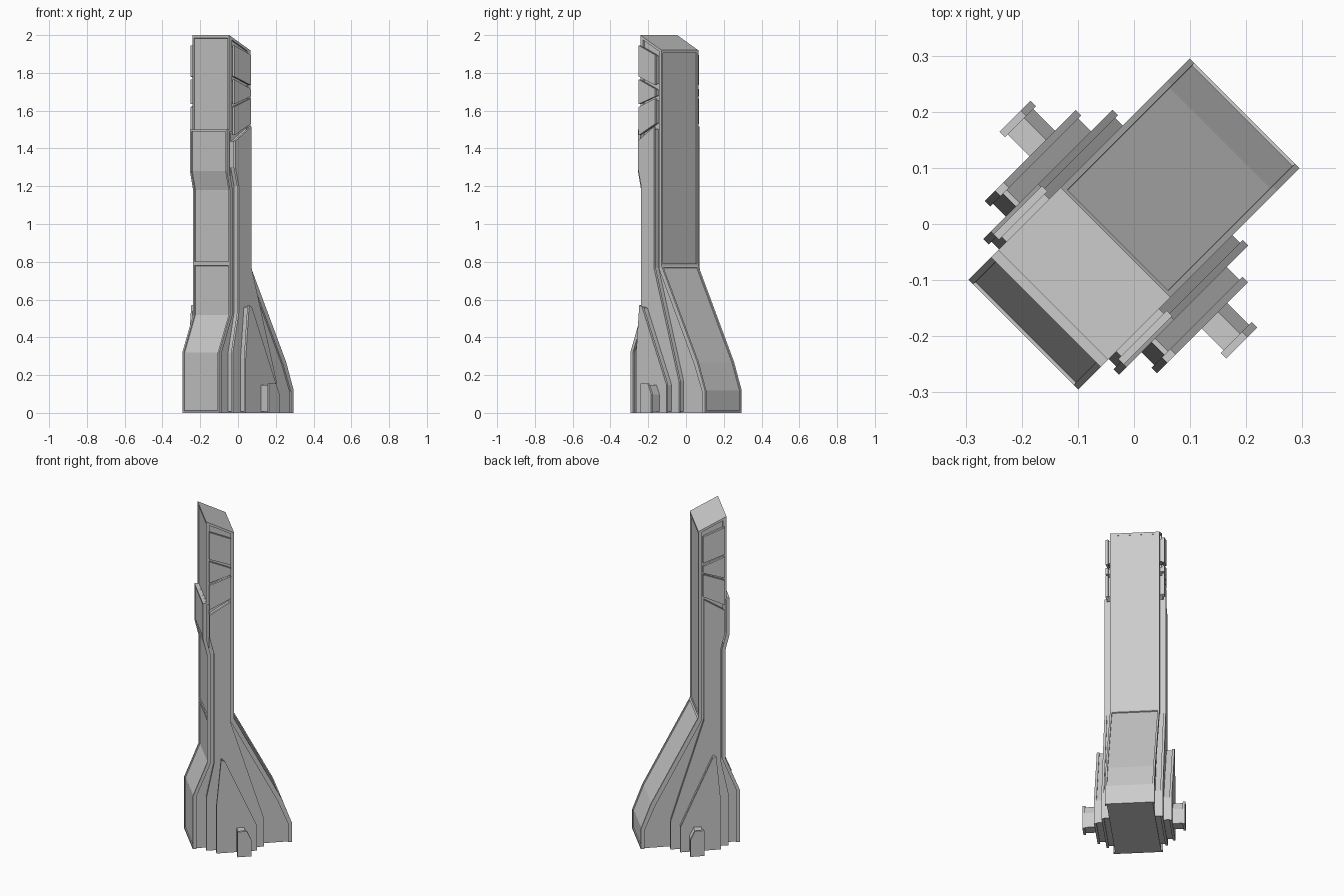
import bpy, bmesh
from mathutils import Vector

if "Cube" in bpy.data.objects:
    bpy.data.objects.remove(bpy.data.objects["Cube"])

# The tower stands turned 45 degrees: u = depth (front-left to back-right), v = width
U = Vector((1, 1, 0)).normalized()
V = Vector((1, -1, 0)).normalized()


def finish(bm, name):
    bmesh.ops.recalc_face_normals(bm, faces=bm.faces)
    me = bpy.data.meshes.new(name)
    bm.to_mesh(me)
    bm.free()
    ob = bpy.data.objects.new(name, me)
    bpy.context.collection.objects.link(ob)
    return ob


def prism(pts, v0, v1):
    """Extrude a (u, z) profile across the width; returns bmesh, caps and side faces."""
    bm = bmesh.new()
    rings = [[bm.verts.new(U * u + V * v + Vector((0, 0, z))) for u, z in pts] for v in (v0, v1)]
    caps = [bm.faces.new(r) for r in rings]
    n = len(pts)
    sides = [bm.faces.new((rings[0][i], rings[0][(i + 1) % n],
                           rings[1][(i + 1) % n], rings[1][i])) for i in range(n)]
    bmesh.ops.recalc_face_normals(bm, faces=bm.faces)
    return bm, caps, sides


def slab(name, outer, inner, half, panels):
    """Wide cover strip with rimmed, slightly sunken panels (groups of profile edges)."""
    bm, _, sides = prism(outer + inner[::-1], -half, half)
    for group in panels:
        bmesh.ops.inset_region(bm, faces=[sides[i] for i in group], thickness=0.011,
                               depth=0, use_even_offset=True)
        bmesh.ops.inset_region(bm, faces=[sides[i] for i in group], thickness=0.0005,
                               depth=-0.006, use_even_offset=True)
    return finish(bm, name)


def side_plate(name, pts, base, outer, lip=0.007, rim=0.014):
    """Plate with an overhanging outer rim, made on both flanks."""
    for label, s in (("right", 1), ("left", -1)):
        bm, caps, _ = prism(pts, s * (outer - rim), s * outer)
        bmesh.ops.inset_region(bm, faces=[caps[0]], thickness=lip, use_even_offset=True)
        res = bmesh.ops.extrude_face_region(bm, geom=[caps[0]])
        verts = [g for g in res["geom"] if isinstance(g, bmesh.types.BMVert)]
        bmesh.ops.translate(bm, verts=verts, vec=-V * s * (outer - rim - base))
        bmesh.ops.delete(bm, geom=[caps[0]], context='FACES_ONLY')
        finish(bm, name + "_" + label)


def shift(pts, du):
    return [(u + du, z) for u, z in pts]


# Front and back outlines of the tower
front = [(-.279, 0), (-.279, .32), (-.198, .52), (-.198, .79),
         (-.198, 1.18), (-.222, 1.28), (-.222, 1.5)]
front_top = [(-.204, 1.49), (-.204, 2.0)]
back = [(.279, 0), (.279, .12), (.222, .27), (-.046, .78), (-.046, 1.92)]

# Core body, slightly narrower than the covers
core = ([(-.265, 0), (-.265, .32), (-.186, .52), (-.186, 1.99)]
        + [(-.056, 1.922)] + shift(back[:4], -.012)[::-1])
bm, _, _ = prism(core, -.128, .128)
finish(bm, "tower_core")

# Front and back covers
slab("front_cover_lower", front, shift(front, .02), .138, [(0, 1, 2), (3, 4, 5)])
slab("front_cover_upper", front_top, [(-.184, 1.49), (-.184, 1.99)], .138, [(0,)])
slab("back_cover", back, [(.259, 0), (.259, .11), (.2, .255), (-.066, .765), (-.066, 1.93)],
     .138, [(0, 1, 2), (3,)])

# Sloped roof joining both covers
roof = [(-.204, 2.0), (-.046, 1.92), (-.046, 1.905), (-.204, 1.985)]
bm, _, _ = prism(roof, -.138, .138)
finish(bm, "sloped_roof")

# Long flank plate running down into the buttress
side_plate("flank_plate", [(-.209, 0), (-.209, .32), (-.165, .53), (-.165, 1.2), (-.19, 1.3),
                           (-.19, 1.44), (-.07, 1.515), (-.07, .77), (.117, .17), (.117, 0)],
           .12, .171)

# Second stepped buttress layer and small foot block
side_plate("buttress_plate", [(-.159, 0), (-.159, .29), (-.133, .57), (-.112, .56),
                              (.07, .15), (.07, 0)], .16, .217)
side_plate("foot_block", [(-.053, 0), (-.053, .155), (0, .155), (.025, .1), (.025, 0)],
           .2, .286)

# Three separate upper flank plates: (front low, front high, back high, back low)
for i, (a, b, c, d) in enumerate([(1.78, 1.945, 1.895, 1.735), (1.635, 1.765, 1.715, 1.675),
                                  (1.47, 1.62, 1.665, 1.53)]):
    side_plate("upper_flank_plate_%d" % (i + 1),
               [(-.19, a), (-.19, b), (-.068, c), (-.068, d)], .12, .164)
